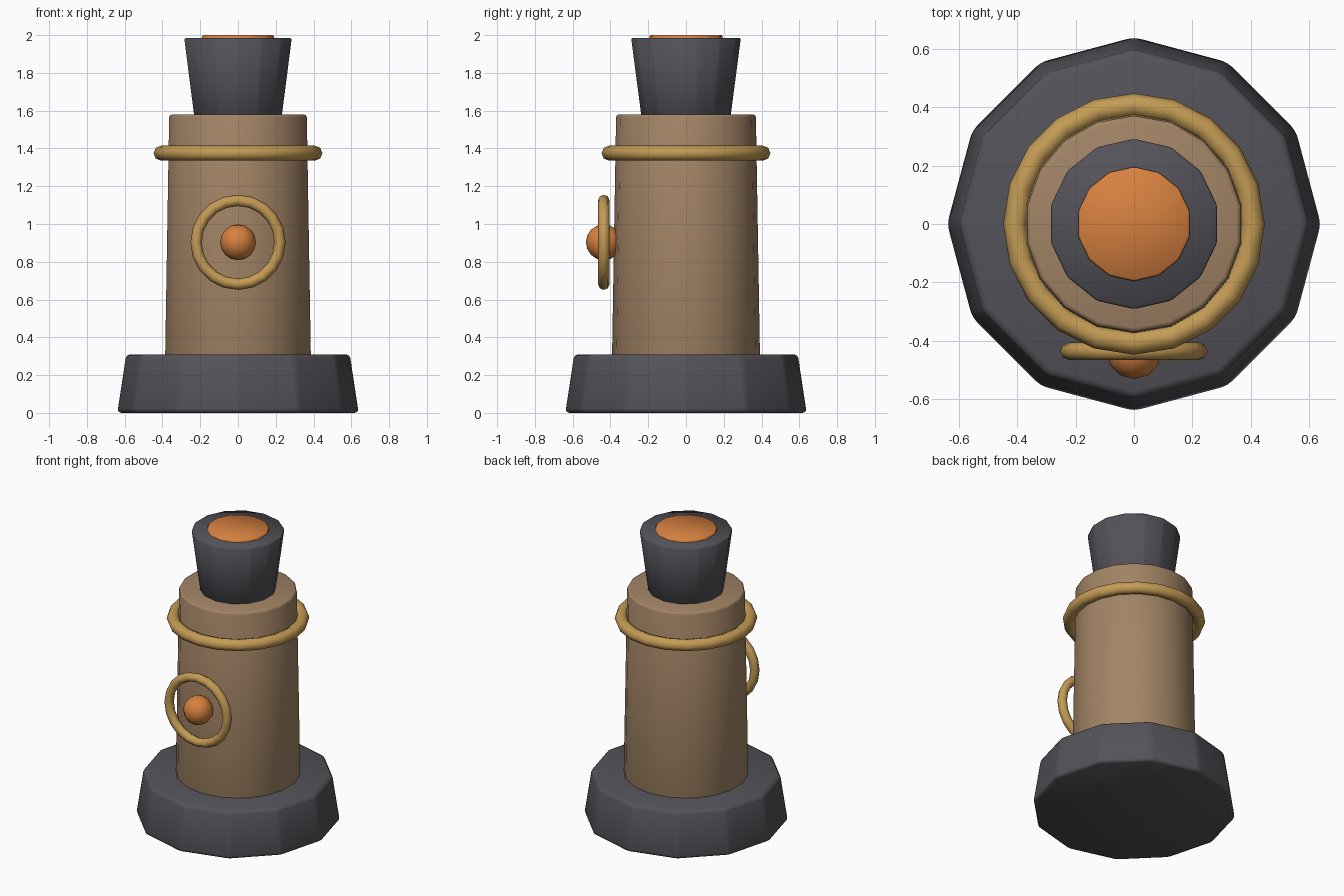
import bpy
import math

cube = bpy.data.objects.get("Cube")
if cube:
    bpy.data.objects.remove(cube, do_unlink=True)


def make_material(name, rgb):
    mat = bpy.data.materials.new(name)
    mat.use_nodes = True
    colour = (*rgb, 1)
    mat.diffuse_color = colour
    mat.node_tree.nodes["Principled BSDF"].inputs["Base Color"].default_value = colour
    return mat


iron = make_material("dark iron", (0.085, 0.085, 0.1))
clay = make_material("warm brown", (0.36, 0.23, 0.13))
brass = make_material("brass", (0.55, 0.33, 0.09))
glow = make_material("glowing orange", (0.68, 0.22, 0.05))


def finish(name, mat, angle):
    ob = bpy.context.object
    ob.name = name
    ob.data.materials.append(mat)
    bpy.ops.object.shade_smooth_by_angle(angle=math.radians(angle))
    return ob


def drum(name, mat, sides, r_low, r_top, z_low, z_top, bevel, angle=50, segments=1):
    """Tapered drum with a corner pointing along y and softened edges."""
    bpy.ops.mesh.primitive_cone_add(vertices=sides, radius1=r_low, radius2=r_top,
                                    depth=z_top - z_low,
                                    location=(0, 0, (z_low + z_top) / 2))
    ob = bpy.context.object
    if bevel:
        mod = ob.modifiers.new("soft edges", "BEVEL")
        mod.width = bevel
        mod.segments = segments
        mod.limit_method = "ANGLE"
        mod.angle_limit = math.radians(24)
        bpy.ops.object.modifier_apply(modifier=mod.name)
    return finish(name, mat, angle)


def ring(name, major, minor, location, tilt=0):
    bpy.ops.mesh.primitive_torus_add(major_segments=20, minor_segments=8,
                                     major_radius=major, minor_radius=minor,
                                     location=location, rotation=(tilt, 0, 0))
    return finish(name, brass, 180)


# Stacked body
drum("base", iron, 12, 0.642, 0.595, 0, 0.31, 0.022, 60, 2)
drum("body", clay, 18, 0.395, 0.37, 0.1, 1.58, 0.015, 50, 2)
drum("chimney", iron, 14, 0.235, 0.292, 1.55, 1.985, 0.007)
drum("chimney_glow", glow, 14, 0.198, 0.195, 1.9, 2.0, 0.006, 180)

# Brass collar and the front gauge
ring("collar", 0.407, 0.04, (0, 0, 1.375))
ring("gauge_ring", 0.222, 0.03, (0, -0.435, 0.903), math.pi / 2)
bpy.ops.mesh.primitive_uv_sphere_add(segments=12, ring_count=8, radius=0.095,
                                     location=(0, -0.435, 0.903))
finish("gauge_light", glow, 180)
